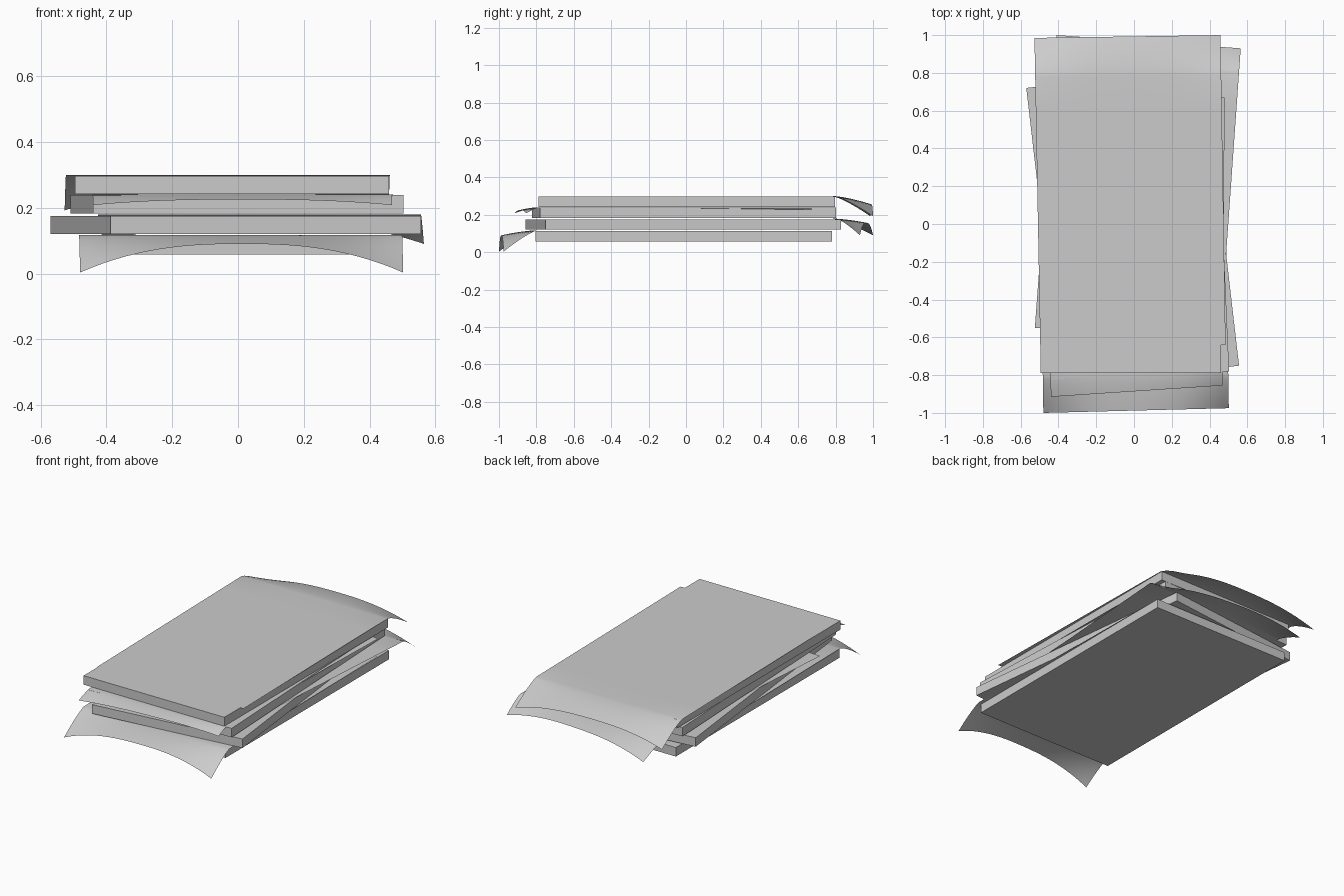
import bpy, bmesh, math
from mathutils import Vector

if "Cube" in bpy.data.objects:
    bpy.data.objects.remove(bpy.data.objects["Cube"])


def slab(name, cx, cy, z0, z1, w, l, deg):
    bpy.ops.mesh.primitive_cube_add(size=1, location=(cx, cy, (z0 + z1) / 2),
                                    rotation=(0, 0, math.radians(deg)))
    o = bpy.context.object
    o.name = name
    o.scale = (w, l, z1 - z0)


def sheet(name, corners, z, flap, fold, mid, edge, sag=0.0):
    """Sheet from 4 plan corners (front left, front right, back right, back left).
    The 'front' or 'back' end droops by mid at its centre and mid + edge at its
    corners; fold = flap length as a fraction at the left and right edges."""
    fl, fr, br, bl = [Vector(c) for c in corners]
    nu, flat, curl = 28, 8, 14
    bm = bmesh.new()
    rows = []
    for j in range(flat + curl + 1):
        row = []
        for i in range(nu + 1):
            s = i / nu
            u = 2 * s - 1
            f = fold[0] + (fold[1] - fold[0]) * s
            t = max(0, (j - flat) / curl)
            v = (1 - f) * min(1, j / flat) + f * t
            k = v if flap == 'back' else 1 - v
            p = fl.lerp(fr, s).lerp(bl.lerp(br, s), k)
            drop = mid * t ** 1.5 + edge * abs(u) ** 2.5 * t ** 1.2
            drop += sag * max(0, u) ** 8 * k ** 2
            row.append(bm.verts.new((p.x, p.y, z - drop)))
        rows.append(row)
    for a, b in zip(rows, rows[1:]):
        for i in range(nu):
            bm.faces.new((a[i], a[i + 1], b[i + 1], b[i]))
    if flap == 'front':
        bmesh.ops.reverse_faces(bm, faces=bm.faces)
    me = bpy.data.meshes.new(name)
    bm.to_mesh(me)
    bm.free()
    me.shade_smooth()
    bpy.context.collection.objects.link(bpy.data.objects.new(name, me))


# Four stacked slabs, each turned a little differently
slab("slab_bottom", 0.0, -0.012, 0.058, 0.113, 0.955, 1.585, 0)
slab("slab_lower", -0.007, -0.015, 0.120, 0.175, 0.95, 1.59, 6.6)
slab("slab_upper", -0.003, -0.01, 0.183, 0.238, 0.945, 1.585, 2.5)
slab("slab_top", -0.018, 0.004, 0.242, 0.297, 0.955, 1.585, 0)

# Loose sheets on each slab, drooping at alternate ends
sheet("sheet_bottom", [(-0.48, -1.0), (0.502, -0.975), (0.475, 0.67), (-0.505, 0.65)],
      0.117, 'front', (0.12, 0.11), 0.027, 0.087)
sheet("sheet_lower", [(-0.525, -0.55), (0.455, -0.62), (0.565, 0.93), (-0.41, 1.0)],
      0.179, 'back', (0.14, 0.08), 0.022, 0.067)
sheet("sheet_upper", [(-0.44, -0.915), (0.468, -0.855), (0.48, 0.67), (-0.47, 0.68)],
      0.240, 'front', (0.07, 0.05), 0.015, 0.017, 0.014)
sheet("sheet_top", [(-0.496, -0.655), (0.485, -0.64), (0.458, 1.0), (-0.527, 0.985)],
      0.300, 'back', (0.125, 0.13), 0.045, 0.063)
